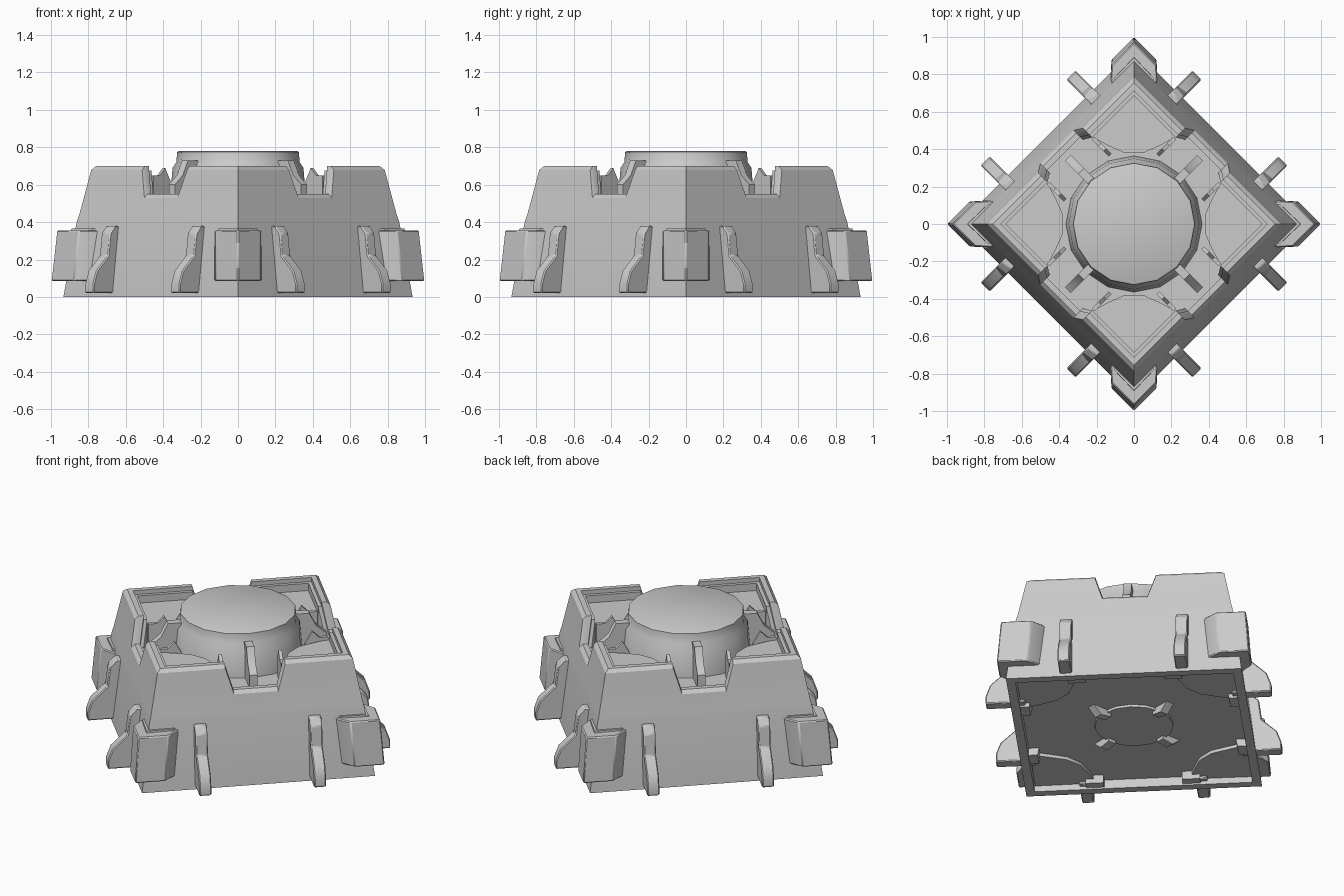
import bpy, bmesh
from math import sin, cos, pi
from mathutils import Matrix

if "Cube" in bpy.data.objects:
    bpy.data.objects.remove(bpy.data.objects["Cube"], do_unlink=True)

metal = bpy.data.materials.new("plain_grey")
metal.use_nodes = True
grey = (0.6, 0.6, 0.6, 1)
metal.diffuse_color = grey
metal.node_tree.nodes["Principled BSDF"].inputs["Base Color"].default_value = grey

SIDES = [pi / 4 + k * pi / 2 for k in range(4)]
CORNERS = [k * pi / 2 for k in range(4)]


def finish(name, bm, bevel=0):
    bmesh.ops.remove_doubles(bm, verts=bm.verts, dist=0.0001)
    bmesh.ops.recalc_face_normals(bm, faces=bm.faces)
    mesh = bpy.data.meshes.new(name)
    bm.to_mesh(mesh)
    bm.free()
    mesh.materials.append(metal)
    ob = bpy.data.objects.new(name, mesh)
    bpy.context.collection.objects.link(ob)
    bpy.ops.object.select_all(action='DESELECT')
    bpy.context.view_layer.objects.active = ob
    ob.select_set(True)
    bpy.ops.object.shade_smooth_by_angle(angle=0.5)
    if bevel:
        mod = ob.modifiers.new("edge_bevel", 'BEVEL')
        mod.width = bevel
        mod.segments = 1
    return ob


def spin(p, a):
    """Turn a (outward, sideways, height) point to direction a."""
    return (p[0] * cos(a) - p[1] * sin(a), p[0] * sin(a) + p[1] * cos(a), p[2])


def prism(bm, low, high, a):
    lo = [bm.verts.new(spin(p, a)) for p in low]
    hi = [bm.verts.new(spin(p, a)) for p in high]
    bm.faces.new(lo)
    bm.faces.new(hi)
    for i in range(len(lo)):
        j = (i + 1) % len(lo)
        bm.faces.new((lo[i], lo[j], hi[j], hi[i]))


def fins(name, profile, width, offsets, angles, bevel=0):
    """Upright plates with an (outward, height) profile."""
    bm = bmesh.new()
    for a in angles:
        for s in offsets:
            prism(bm, [(d, s - width / 2, z) for d, z in profile],
                  [(d, s + width / 2, z) for d, z in profile], a)
    return finish(name, bm, bevel)


def slabs(name, half, z0, z1, lean=0, bevel=0):
    """Flat symmetric slabs at the four corners, from half an outline."""
    outline = half + [(r, -w) for r, w in reversed(half) if w > 0]
    bm = bmesh.new()
    for a in CORNERS:
        prism(bm, [(r, w, z0) for r, w in outline],
              [(r - lean, w, z1) for r, w in outline], a)
    return finish(name, bm, bevel)


def lathe(name, profile, steps=16):
    bm = bmesh.new()
    rings = [[bm.verts.new((r * cos(2 * pi * i / steps), r * sin(2 * pi * i / steps), z))
              for i in range(steps)] for r, z in profile]
    for a, b in zip(rings, rings[1:]):
        for i in range(steps):
            j = (i + 1) % steps
            bm.faces.new((a[i], a[j], b[j], b[i]))
    bm.faces.new(rings[0])
    bm.faces.new(rings[-1])
    return finish(name, bm)


# Sloped wall with a notched rim on each side
def wall_profile(top):
    d = 0.60 - (top - 0.46) * 0.19
    return [(0.61, 0.06), (0.61, 0), (0.66, 0), (0.61, 0.40), (0.60, 0.44),
            (d, top - 0.02), (d - 0.02, top), (d - 0.05, top),
            (d - 0.05, top - 0.025), (d - 0.07, top - 0.025), (d - 0.07, 0.50)]


bm = bmesh.new()
columns = [(None, -1, 0.70), (0.17, -1, 0.70), (0.125, -1, 0.55),
           (0.125, 1, 0.55), (0.17, 1, 0.70), (None, 1, 0.70)]
for a in SIDES:
    grid = []
    for s, sign, top in columns:
        grid.append([bm.verts.new(spin((d, sign * (d if s is None else s), z), a))
                     for d, z in wall_profile(top)])
    for p, q in zip(grid, grid[1:]):
        for i in range(len(p) - 1):
            bm.faces.new((p[i], q[i], q[i + 1], p[i + 1]))
finish("armoured_wall", bm)

# Upper deck and underside plates
for name, half, z in (("deck_floor", 0.53, 0.515), ("underside_plate", 0.615, 0.06)):
    bm = bmesh.new()
    bmesh.ops.create_cube(bm, size=1, matrix=Matrix.Translation((0, 0, z)) @ Matrix.Rotation(pi / 4, 4, 'Z')
                          @ Matrix.Diagonal((2 * half, 2 * half, 0.01, 1)))
    finish(name, bm)

# Raised corner platforms
slabs("corner_platforms", [(0.69, 0), (0.467, 0.226), (0.42, 0.14), (0.38, 0.05)], 0.51, 0.63)

# Central round turret
lathe("turret", [(0.365, 0.51), (0.35, 0.69), (0.33, 0.72), (0.325, 0.775), (0.315, 0.78)])

# Braces leaning on the turret in each notch
fins("turret_braces", [(0.28, 0.51), (0.28, 0.73), (0.40, 0.73), (0.44, 0.65), (0.50, 0.60), (0.50, 0.51)],
     0.045, [0], SIDES)

# Small blades beside the notches
fins("deck_blades", [(0.35, 0.52), (0.35, 0.62), (0.39, 0.69), (0.43, 0.65), (0.48, 0.65), (0.48, 0.52)],
     0.02, [-0.17, 0.17], SIDES)

# Buttresses on the outer wall
fins("wall_buttresses", [(0.58, 0.02), (0.80, 0.02), (0.80, 0.07), (0.775, 0.14), (0.69, 0.22),
                         (0.675, 0.34), (0.64, 0.38), (0.58, 0.38)],
     0.068, [-0.325, 0.325], SIDES, 0.006)

# Corner guards: an outer block with a slimmer collar
slabs("corner_guards", [(1.0, 0), (0.88, 0.12), (0.80, 0.125), (0.72, 0.10)], 0.085, 0.355, 0.03, 0.006)
slabs("corner_collars", [(0.94, 0), (0.83, 0.105), (0.72, 0.105)], 0.10, 0.365, 0.05)

# Underside details
slabs("underside_corner_pads", [(0.86, 0), (0.61, 0.245), (0.56, 0.14), (0.52, 0.05)], 0.035, 0.06)
lathe("underside_disc", [(0.22, 0.04), (0.22, 0.06)])
fins("underside_ribs", [(0.19, 0.06), (0.19, 0.02), (0.26, 0.01), (0.32, 0.06)], 0.05, [0], CORNERS)
fins("underside_stops", [(0.55, 0.06), (0.56, 0.01), (0.61, 0.01), (0.61, 0.06)], 0.10, [-0.27, 0.27], SIDES)
